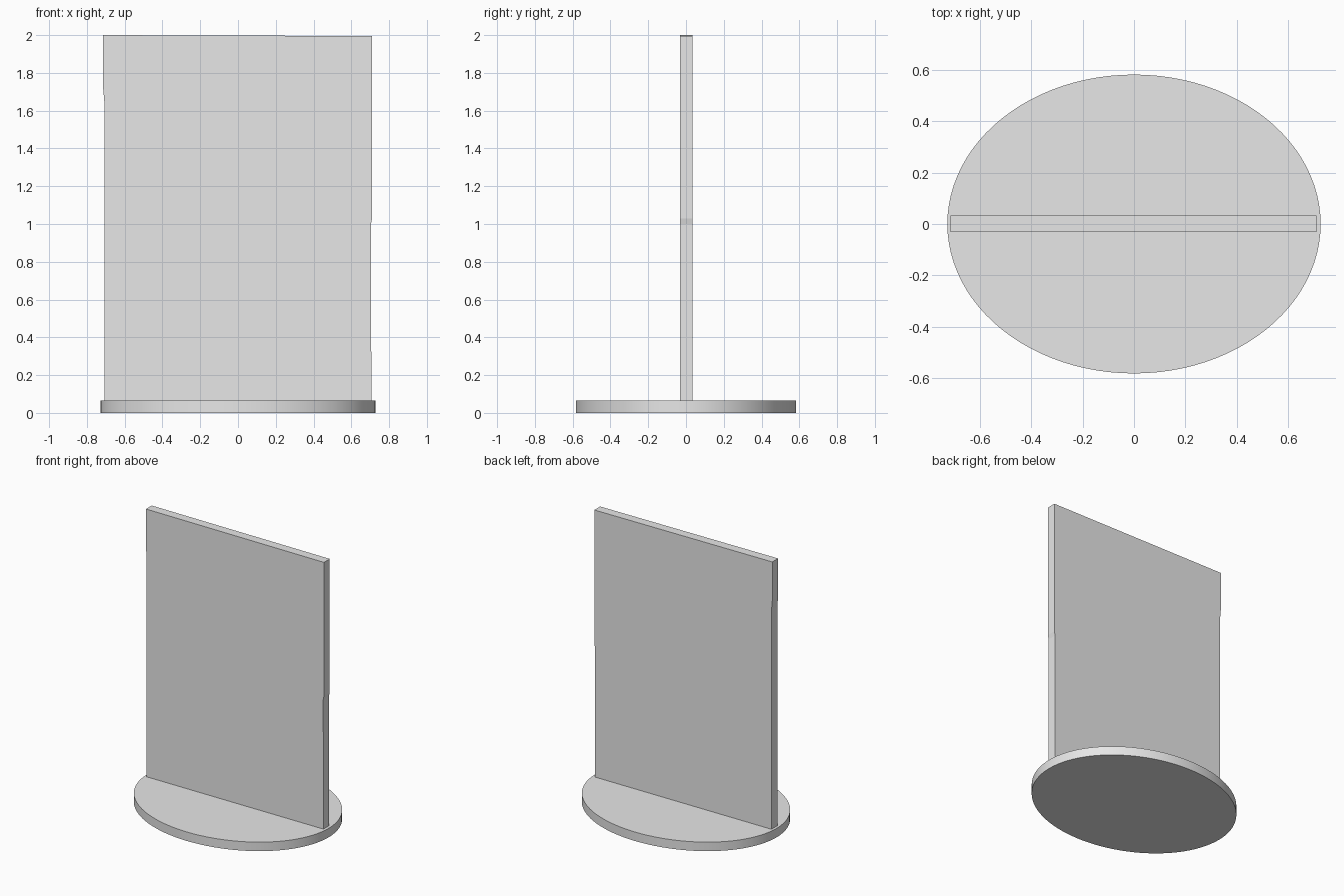
import bpy
import bmesh
import math

cube = bpy.data.objects.get("Cube")
if cube:
    bpy.data.objects.remove(cube, do_unlink=True)

grey = bpy.data.materials.new("light grey")
grey.use_nodes = True
colour = (0.8, 0.8, 0.8, 1.0)
grey.diffuse_color = colour
grey.node_tree.nodes["Principled BSDF"].inputs["Base Color"].default_value = colour

BASE_TOP = 0.065

# Oval base with a smooth rim
bpy.ops.mesh.primitive_cylinder_add(vertices=96, radius=1, depth=1,
                                    location=(0, 0, BASE_TOP / 2))
base = bpy.context.object
base.name = "oval_base"
base.scale = (0.727, 0.582, BASE_TOP)
bpy.ops.object.transform_apply(location=False, rotation=False, scale=True)
bpy.ops.object.shade_smooth_by_angle(angle=math.radians(30))
base.data.materials.append(grey)

# Upright panel: a slightly uneven outline extruded to its thickness
outline = [(-0.708, BASE_TOP), (0.706, BASE_TOP), (0.704, 1.0),
           (0.71, 1.03), (0.71, 1.995), (-0.714, 2.0), (-0.714, 1.72), (-0.708, 1.65)]
bm = bmesh.new()
face = bm.faces.new([bm.verts.new((x, -0.032, z)) for x, z in outline])
back = bmesh.ops.extrude_face_region(bm, geom=[face])["geom"]
bmesh.ops.translate(bm, vec=(0, 0.066, 0),
                    verts=[v for v in back if isinstance(v, bmesh.types.BMVert)])
bmesh.ops.recalc_face_normals(bm, faces=bm.faces[:])
mesh = bpy.data.meshes.new("upright_panel")
bm.to_mesh(mesh)
bm.free()
mesh.materials.append(grey)
panel = bpy.data.objects.new("upright_panel", mesh)
bpy.context.collection.objects.link(panel)
